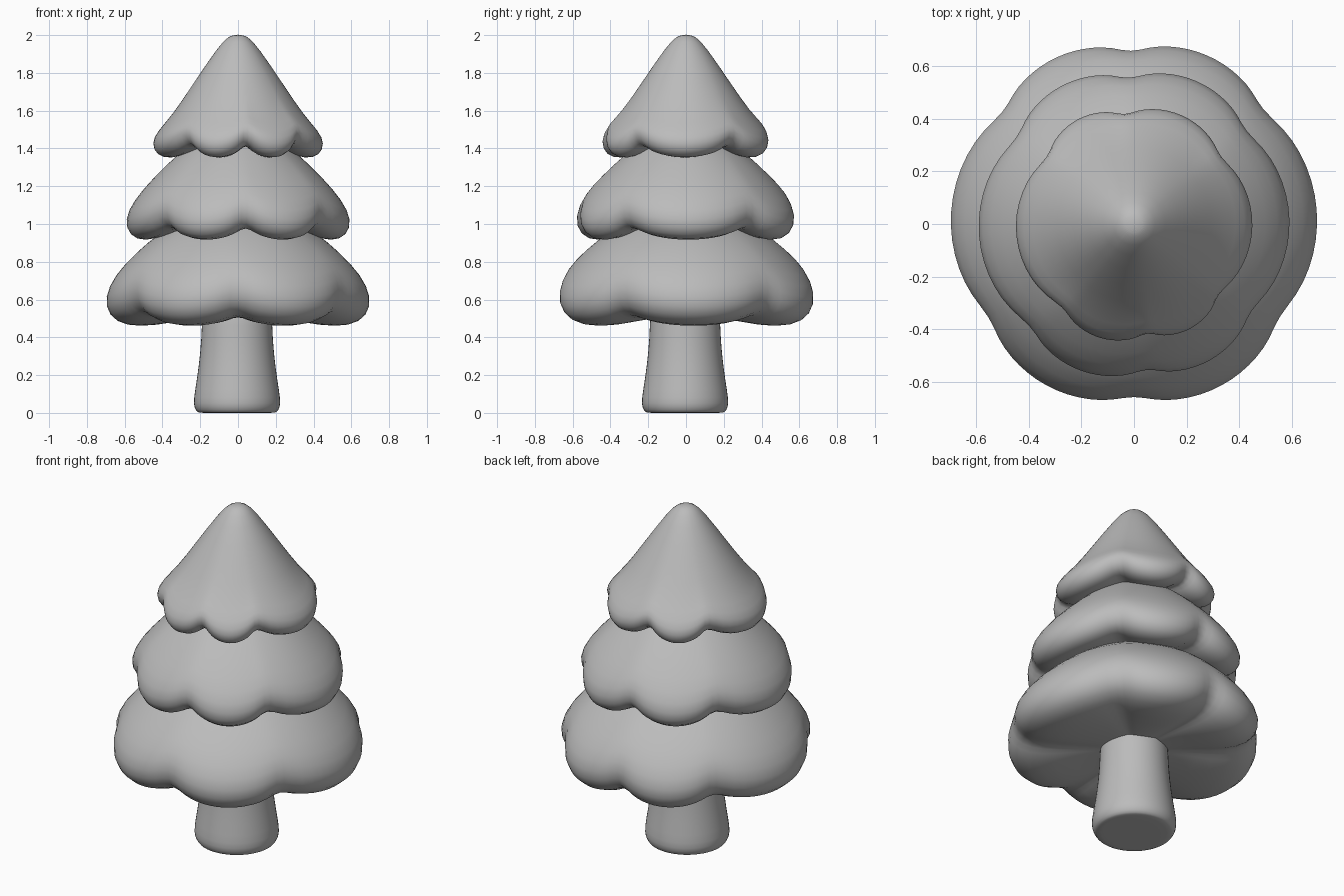
import bpy, bmesh
from math import sin, cos, pi, radians

if "Cube" in bpy.data.objects:
    bpy.data.objects.remove(bpy.data.objects["Cube"], do_unlink=True)

grey = bpy.data.materials.new("soft grey")
grey.use_nodes = True
colour = (0.5, 0.5, 0.5, 1)
grey.diffuse_color = colour
grey.node_tree.nodes["Principled BSDF"].inputs["Base Color"].default_value = colour


def loft(name, rings, smooth_levels=1):
    """Skin a list of closed rings, collapse the poles and smooth the result."""
    bm = bmesh.new()
    loops = [[bm.verts.new(p) for p in ring] for ring in rings]
    n = len(loops[0])
    for a, b in zip(loops, loops[1:]):
        for i in range(n):
            j = (i + 1) % n
            bm.faces.new((a[i], a[j], b[j], b[i]))
    bmesh.ops.remove_doubles(bm, verts=bm.verts, dist=0.0005)
    bmesh.ops.recalc_face_normals(bm, faces=bm.faces)
    mesh = bpy.data.meshes.new(name)
    bm.to_mesh(mesh)
    bm.free()
    mesh.materials.append(grey)
    mesh.shade_smooth()
    obj = bpy.data.objects.new(name, mesh)
    bpy.context.collection.objects.link(obj)
    sub = obj.modifiers.new("rounding", "SUBSURF")
    sub.levels = sub.render_levels = smooth_levels
    return obj


def lobe_angles(notches, steps=8):
    """Angle and fullness (0 in a notch, 1 mid-lobe) all the way round."""
    result = []
    for a, b in zip(notches, notches[1:] + [notches[0] + 360]):
        for k in range(steps):
            t = k / steps
            result.append((radians(a + (b - a) * t), sin(pi * t) ** 0.7))
    return result


def foliage_tier(name, notches, profile, pinch, lift):
    """Profile entries are radius, height and how strongly the scallops act."""
    around = lobe_angles(notches)
    rings = []
    for r, z, w in profile:
        ring = []
        for a, full in around:
            dip = (1 - full) * w
            radius = r * (1 - pinch * dip)
            ring.append((radius * cos(a), radius * sin(a), z + lift * dip))
        rings.append(ring)
    return loft(name, rings)


# Scalloped foliage, bottom to top
foliage_tier("lower_foliage", [42, 91, 139, 213, 270, 327], [
    (0, 1.1, 0), (0.2, 1.08, 0), (0.41, 0.96, 0), (0.54, 0.85, 0.2),
    (0.655, 0.73, 0.6), (0.713, 0.61, 1), (0.69, 0.51, 1), (0.6, 0.457, 1),
    (0.44, 0.46, 0.8), (0.25, 0.5, 0.2), (0, 0.51, 0)], 0.075, 0.065)

foliage_tier("middle_foliage", [40, 92, 143, 225, 275, 323], [
    (0, 1.52, 0), (0.16, 1.5, 0), (0.31, 1.38, 0), (0.45, 1.245, 0.2),
    (0.555, 1.125, 0.6), (0.607, 1.02, 1), (0.58, 0.935, 1), (0.5, 0.905, 1),
    (0.38, 0.94, 0.8), (0.2, 1.0, 0), (0, 1.0, 0)], 0.08, 0.075)

foliage_tier("upper_foliage", [38, 95, 142, 230, 277, 320], [
    (0, 2.003, 0), (0.05, 1.995, 0), (0.105, 1.94, 0), (0.24, 1.74, 0),
    (0.35, 1.575, 0.3), (0.43, 1.49, 0.7), (0.462, 1.425, 1),
    (0.435, 1.36, 1), (0.36, 1.342, 1), (0.26, 1.38, 0.7), (0, 1.42, 0)],
    0.09, 0.075)

# Trunk flaring towards a flat foot
trunk_profile = [
    (0, 0.62), (0.185, 0.62), (0.187, 0.46), (0.196, 0.32), (0.214, 0.18),
    (0.233, 0.07), (0.23, 0.03), (0.212, 0.002), (0.2, 0), (0, 0)]
loft("trunk", [[(r * cos(2 * pi * i / 24) - 0.005, r * sin(2 * pi * i / 24) - 0.005, z)
                for i in range(24)] for r, z in trunk_profile])
